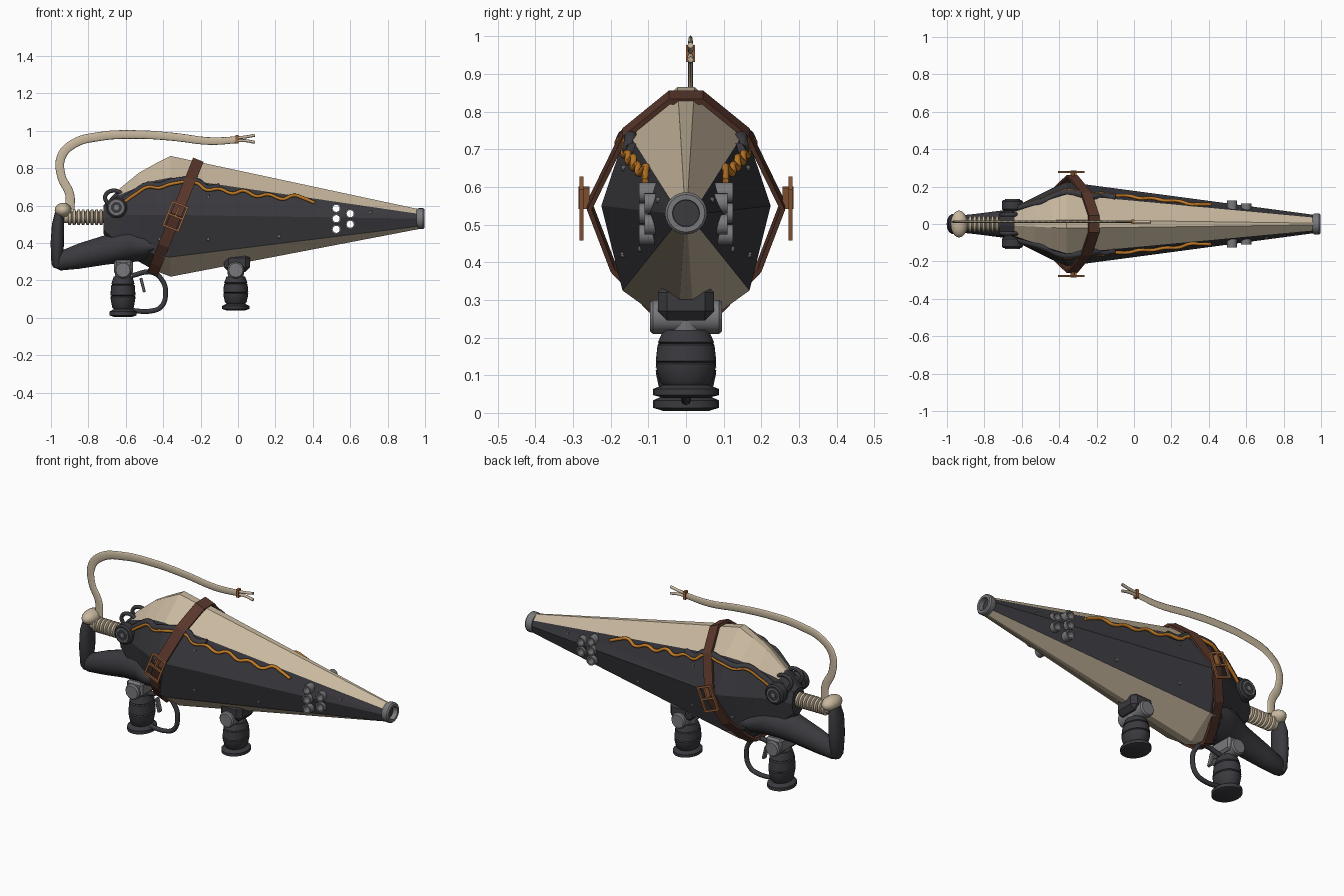
import bpy, bmesh
from math import sin, cos, pi, atan2
from mathutils import Vector
from mathutils.bvhtree import BVHTree

cube = bpy.data.objects.get("Cube")
if cube:
    bpy.data.objects.remove(cube, do_unlink=True)


def material(name, *rgb):
    m = bpy.data.materials.new(name)
    m.use_nodes = True
    m.diffuse_color = (*rgb, 1)
    m.node_tree.nodes["Principled BSDF"].inputs["Base Color"].default_value = (*rgb, 1)
    return m


cream = material("cream", .58, .48, .345)
dark = material("charcoal", .043, .041, .048)
brown = material("brown leather", .10, .038, .024)
orange = material("orange cable", .55, .2, .02)
copper = material("copper buckle", .33, .125, .045)
grey = material("grey metal", .19, .19, .2)


def finish(name, bm, mat, angle=None):
    bmesh.ops.recalc_face_normals(bm, faces=bm.faces)
    me = bpy.data.meshes.new(name)
    bm.to_mesh(me)
    bm.free()
    me.materials.append(mat)
    ob = bpy.data.objects.new(name, me)
    bpy.context.collection.objects.link(ob)
    if angle:
        activate(ob)
        bpy.ops.object.shade_smooth_by_angle(angle=angle)
    return ob


def activate(ob):
    bpy.ops.object.select_all(action='DESELECT')
    ob.select_set(True)
    bpy.context.view_layer.objects.active = ob


def loft(name, rings, mat, closed=False, angle=None):
    """Skin a row of rings; cap the ends, or join them when closed."""
    bm = bmesh.new()
    vs = [[bm.verts.new(p) for p in r] for r in rings]
    n = len(vs[0])
    pairs = list(zip(vs, vs[1:])) + ([(vs[-1], vs[0])] if closed else [])
    for a, b in pairs:
        for j in range(n):
            k = (j + 1) % n
            bm.faces.new((a[j], a[k], b[k], b[j]))
    if not closed:
        bm.faces.new(vs[0])
        bm.faces.new(vs[-1])
    return finish(name, bm, mat, angle)


def lathe(name, profile, loc, axis, mat, sy=1, n=24, closed=False):
    """Turn (radius, height) points around an axis."""
    q = Vector(axis).to_track_quat('Z', 'Y')
    rings = [[Vector(loc) + q @ Vector((r * cos(2 * pi * i / n), sy * r * sin(2 * pi * i / n), h))
              for i in range(n)] for r, h in profile]
    return loft(name, rings, mat, closed, .7)


def box(name, size, loc, mat, tilt=0, bevel=0):
    bm = bmesh.new()
    bmesh.ops.create_cube(bm, size=1)
    bmesh.ops.scale(bm, vec=size, verts=bm.verts)
    if bevel:
        bmesh.ops.bevel(bm, geom=bm.edges[:], offset=bevel, segments=1, affect='EDGES')
    ob = finish(name, bm, mat)
    ob.location = loc
    ob.rotation_euler.y = tilt
    return ob


def tube(name, pts, r, mat, flat=1, radii=None):
    cu = bpy.data.curves.new(name, 'CURVE')
    cu.dimensions = '3D'
    cu.bevel_depth = r
    cu.bevel_resolution = 2
    cu.resolution_u = 6
    cu.use_fill_caps = True
    sp = cu.splines.new('BEZIER')
    sp.bezier_points.add(len(pts) - 1)
    for i, (b, p) in enumerate(zip(sp.bezier_points, pts)):
        b.co = p
        b.handle_left_type = b.handle_right_type = 'AUTO'
        b.radius = radii[i] if radii else 1
    cu.materials.append(mat)
    ob = bpy.data.objects.new(name, cu)
    ob.scale.y = flat
    bpy.context.collection.objects.link(ob)
    return ob


# Faceted shell: x, half width, then heights of ridge, seam, side, lower seam, keel
stations = [(.97, .048, .58, .555, .53, .49, .475),
            (-.36, .225, .865, .75, .55, .325, .22),
            (-.44, .19, .825, .735, .55, .335, .25),
            (-.53, .145, .775, .70, .55, .37, .30),
            (-.64, .09, .685, .655, .55, .40, .35),
            (-.72, .06, .60, .59, .53, .47, .45)]
spread = (.1, .7, 1, .75, .1)
rings = []
for x, w, *zs in stations:
    half = [(x, w * f, z) for f, z in zip(spread, zs)]
    rings.append(half + [(x, -y, z) for x, y, z in reversed(half)])
body = loft("body_shell", rings, dark)
body.data.materials.append(cream)
for p in body.data.polygons:
    i, j = divmod(p.index, 10)
    if (j in (0, 8, 9) and i < 4) or (j in (3, 4, 5) and i < 2):
        p.material_index = 1

bm = bmesh.new()
bm.from_mesh(body.data)
surface = BVHTree.FromBMesh(bm)
bm.free()


def skin(x, z, side, lift):
    hit = surface.ray_cast(Vector((x, side, z)), Vector((0, -side, 0)))[0]
    return Vector((x, (hit.y if hit else .05 * side) + lift * side, z))


# Vent tubes passing through the shell
for k, (x, z) in enumerate([(.525, .585), (.525, .53), (.525, .473), (.6, .557), (.6, .5)]):
    cutter = lathe("vent_cutter", [(.022, -.3), (.022, .3)], (x, 0, z), (0, 1, 0), dark, n=16)
    cutter.hide_render = True
    activate(body)
    mod = body.modifiers.new("vent", 'BOOLEAN')
    mod.operation, mod.object, mod.solver = 'DIFFERENCE', cutter, 'EXACT'
    bpy.ops.object.modifier_apply(modifier=mod.name)
    bpy.data.objects.remove(cutter, do_unlink=True)
    h = .125 if x < .55 else .11
    lathe(f"vent_tube_{k}", [(.027, -h), (.027, h), (.019, h), (.019, -h)],
          (x, 0, z), (0, 1, 0), grey, n=16, closed=True)

# Muzzle ring
lathe("muzzle_ring", [(.05, .955), (.056, .965), (.056, .99), (.05, .997), (.036, .997), (.034, .955)],
      (0, 0, .53), (1, 0, 0), grey, closed=True)

# Cables, hoses, side pods and rivets on both sides
wave = [(-.62, .61), (-.55, .66), (-.48, .70), (-.42, .695), (-.36, .715), (-.22, .72),
        (-.17, .685), (-.1, .69), (-.03, .665), (.03, .68), (.1, .65), (.16, .66),
        (.24, .635), (.3, .655), (.35, .64), (.41, .615)]
for s, side in ((1, "left"), (-1, "right")):
    tube(f"{side}_cable", [skin(x, z, s, .012) for x, z in wave], .009, orange)
    tube(f"{side}_hose", [skin(x, z + .01, s, .002) for x, z in wave[:8]], .018, dark)
    tube(f"{side}_loop_hose", [(-.69, s * .05, .6), (-.71, s * .05, .65), (-.67, s * .05, .68),
                               (-.62, s * .05, .66), (-.6, s * .05, .62)], .011, dark)
    pod = (-.65, 0, .59)
    lathe(f"{side}_pod", [(.045, 0), (.045, .07), (.057, .08), (.057, .12), (.048, .128)],
          pod, (0, s, 0), dark)
    lathe(f"{side}_pod_ring", [(.04, .12), (.04, .134), (.03, .134), (.03, .12)],
          pod, (0, s, 0), grey, closed=True)
    lathe(f"{side}_pod_hub", [(.014, .12), (.014, .134)], pod, (0, s, 0), grey, n=12)
    for k, (x, z) in enumerate([(.71, .565), (.22, .435), (-.16, .42), (-.42, .42), (-.16, .65)]):
        lathe(f"{side}_rivet_{k}", [(.009, -.005), (.007, .007)], skin(x, z, s, 0), (0, s, 0), grey, n=8)

# Slanted belt and its buckles
along = Vector((.24, 0, .595)).normalized()
across = Vector((along.z, 0, -along.x))
tilt = atan2(along.x, along.z)
centre = Vector((-.33, 0, .55))
half = [(.045, .845), (.168, .745), (.263, .55), (.2, .385), (.1, .28), (.04, .235)]
loop = half + [(-y, z) for y, z in reversed(half)]
belt = []
for y, z in loop:
    p = Vector((-.212 + (z - .845) * .403, y, z))
    q = centre + (p - centre) * .95
    belt.append([p + across * .03, p - across * .03, q - across * .03, q + across * .03])
loft("belt", belt, brown, closed=True)
for s, side in ((1, "left"), (-1, "right")):
    mid = Vector((-.335, s * .277, .543))
    for k in (-1, 1):
        box(f"{side}_buckle_side_{k}", (.011, .011, .145), mid + across * .042 * k, copper, tilt)
    for k in (-1, 0, 1):
        box(f"{side}_buckle_bar_{k}", (.085, .011, .011), mid + along * .067 * k, copper, tilt)
    box(f"{side}_buckle_pin", (.01, .03, .06), mid + along * .03 - Vector((0, s * .006, 0)), copper, tilt)


# Stock: lower arm and upright handle
def oval(x, z, a, hy, upright):
    ts = [2 * pi * i / 14 for i in range(14)]
    return [(x + a * cos(t), hy * sin(t), z) if upright else (x, hy * sin(t), z + a * cos(t)) for t in ts]


loft("stock_arm", [oval(*s, False) for s in
                   [(-.985, .295, .025, .025), (-.95, .305, .052, .045), (-.85, .33, .068, .055),
                    (-.7, .365, .08, .075), (-.58, .395, .098, .12), (-.5, .385, .08, .155),
                    (-.43, .38, .035, .15)]], dark, angle=.8)
loft("stock_handle", [oval(*s, True) for s in
                      [(-.965, .265, .02, .025), (-.968, .29, .03, .042), (-.966, .4, .036, .055),
                       (-.962, .5, .033, .055), (-.955, .56, .025, .04)]], dark, angle=.8)

# Recoil spring, knob and the flat whip strap
lathe("spring_rod", [(.03, -.93), (.03, -.68)], (0, 0, .537), (1, 0, 0), cream)
for k in range(9):
    lathe(f"spring_coil_{k}", [(.03, -.01), (.042, -.006), (.042, .006), (.03, .01)],
          (-.9 + k * .024, 0, .537), (1, 0, 0), cream, closed=True)
lathe("spring_collar", [(.048, -.715), (.048, -.695)], (0, 0, .537), (1, 0, 0), copper)
lathe("knob", [(max(.002, .045 * sin(pi * i / 10)), -.04 * cos(pi * i / 10)) for i in range(11)],
      (-.935, 0, .575), (0, 0, 1), cream, sy=1.6)
path = [(-.9, .58), (-.9, .66), (-.945, .76), (-.945, .86), (-.88, .93), (-.75, .968),
        (-.55, .98), (-.35, .968), (-.15, .945), (0, .952)]
strap = tube("whip_strap", [(x, 0, z) for x, z in path], .024, cream, .3,
             [1.1, 1, .95, 1, 1, 1, .95, .9, .85, .75])
strap.location.y = .012
for k in (-1, 1):
    tube(f"strap_fork_{k}", [(-.01, .012, .954 + k * .008), (.04, .012, .957 + k * .01),
                             (.09, .012, .957 + k * .019)], .008, cream)
box("strap_binding", (.016, .024, .046), (-.005, .012, .954), copper)

# Two turned grips with their mounts
grip = [(.05, 0), (.073, .04), (.073, .13), (.05, .19), (.058, .24), (.066, .45), (.067, .5),
        (.061, .52), (.067, .54), (.063, .78), (.057, .8), (.062, .82), (.05, 1)]
for name, x, z, h in (("rear", -.615, .005, .215), ("front", -.012, .04, .18)):
    lathe(f"{name}_grip", [(r, t * h) for r, t in grip], (x, 0, z), (0, 0, 1), dark, sy=1.2)
    lathe(f"{name}_neck", [(.04, .2), (.045, .255)], (x, 0, 0), (0, 0, 1), grey, n=12)
    lathe(f"{name}_pivot", [(.038, -.096), (.045, -.088), (.045, .088), (.038, .096)],
          (x, 0, .255), (0, 1, 0), grey, n=12)
box("front_mount", (.14, .15, .1), (-.005, 0, .295), dark, bevel=.025)
box("rear_mount", (.1, .16, .08), (-.612, 0, .27), grey, bevel=.012)

# Trigger and guard
tube("trigger_guard", [(-.57, 0, .225), (-.46, 0, .243), (-.405, 0, .2), (-.387, 0, .13),
                       (-.41, 0, .06), (-.46, 0, .037), (-.58, 0, .04)], .013, dark)
box("trigger", (.016, .03, .08), (-.51, 0, .175), grey, -.25, .004)
